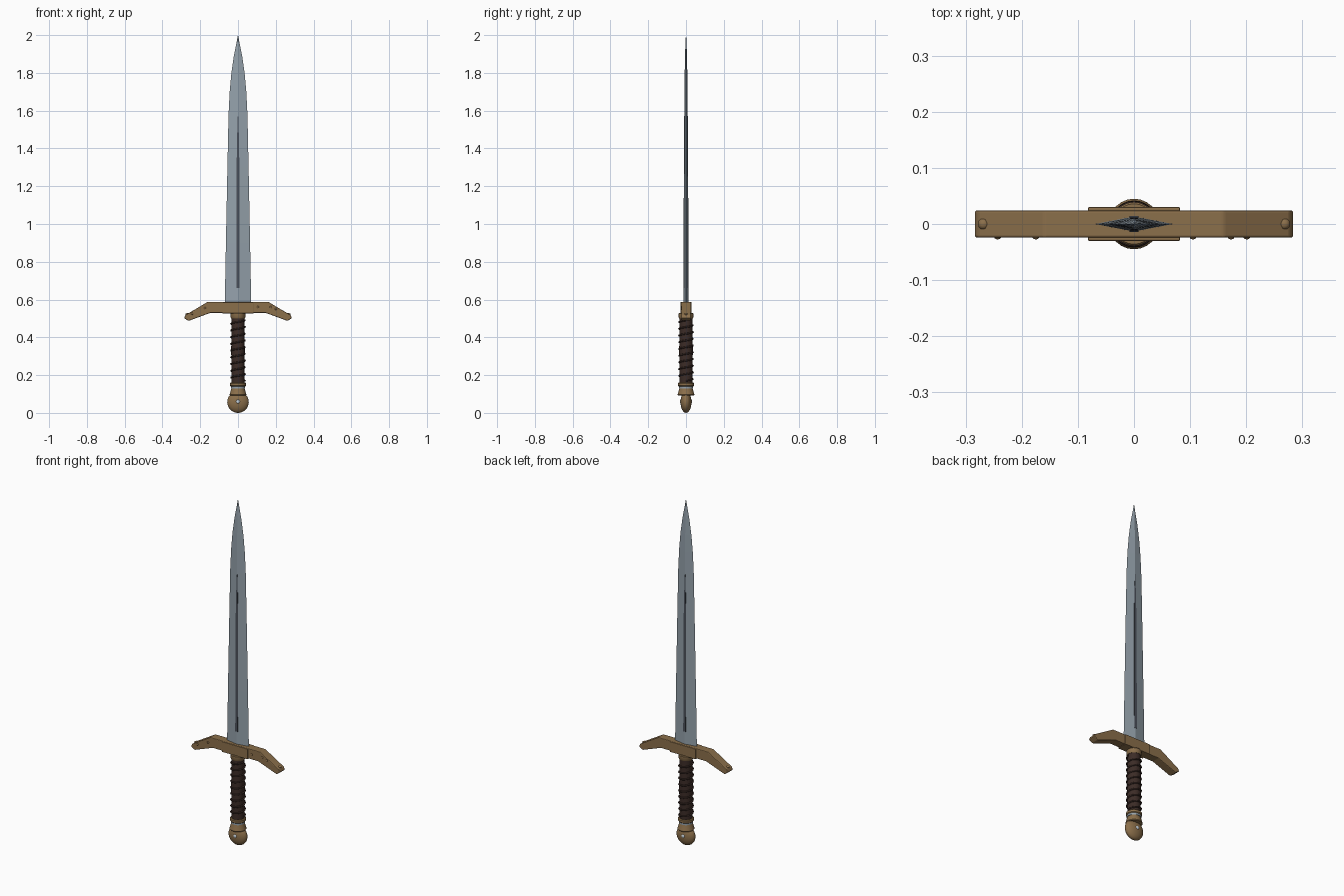
import bpy, bmesh, math
from mathutils import Matrix

if "Cube" in bpy.data.objects:
    bpy.data.objects.remove(bpy.data.objects["Cube"])


def material(name, rgb):
    m = bpy.data.materials.new(name)
    m.diffuse_color = (*rgb, 1)
    m.use_nodes = True
    m.node_tree.nodes["Principled BSDF"].inputs["Base Color"].default_value = m.diffuse_color
    return m


STEEL = material("steel", (0.30, 0.36, 0.41))
DARK = material("dark_steel", (0.07, 0.08, 0.10))
BRASS = material("bronze", (0.26, 0.16, 0.07))
LEATHER = material("leather", (0.045, 0.025, 0.02))
GEM = material("gem", (0.6, 0.68, 0.75))


def finish(name, bm, mat, smooth=False, bevel=0):
    bmesh.ops.recalc_face_normals(bm, faces=bm.faces)
    me = bpy.data.meshes.new(name)
    bm.to_mesh(me)
    bm.free()
    ob = bpy.data.objects.new(name, me)
    bpy.context.collection.objects.link(ob)
    me.materials.append(mat)
    if bevel:
        b = ob.modifiers.new("bevel", "BEVEL")
        b.width, b.segments = bevel, 2
    if smooth:
        bpy.ops.object.select_all(action="DESELECT")
        ob.select_set(True)
        bpy.context.view_layer.objects.active = ob
        bpy.ops.object.shade_smooth_by_angle(angle=math.radians(35))
    return ob


def loft(name, rings, mat, smooth=False):
    """Skin a stack of equal-length point rings and cap the ends."""
    bm = bmesh.new()
    loops = [[bm.verts.new(p) for p in r] for r in rings]
    for a, b in zip(loops, loops[1:]):
        n = len(a)
        for i in range(n):
            bm.faces.new((a[i], a[(i + 1) % n], b[(i + 1) % n], b[i]))
    bm.faces.new(loops[0])
    bm.faces.new(loops[-1])
    return finish(name, bm, mat, smooth)


def turned(name, profile, mat, n=24):
    """Round part from (radius, z) pairs."""
    return loft(name, [[(r * math.cos(math.tau * i / n), r * math.sin(math.tau * i / n), z)
                        for i in range(n)] for r, z in profile], mat, True)


def ball(name, centre, radii, mat, seg=24):
    bm = bmesh.new()
    bmesh.ops.create_uvsphere(bm, u_segments=seg, v_segments=seg // 2, radius=1)
    bm.transform(Matrix.Translation(centre) @ Matrix.Diagonal((*radii, 1)))
    return finish(name, bm, mat, True)


def prism(name, outline, depth, mat, bevel=0):
    """Extrude an (x, z) outline symmetrically along y."""
    bm = bmesh.new()
    f = bm.faces.new([bm.verts.new((x, -depth, z)) for x, z in outline])
    out = bmesh.ops.extrude_face_region(bm, geom=[f])
    verts = [v for v in out["geom"] if isinstance(v, bmesh.types.BMVert)]
    bmesh.ops.translate(bm, verts=verts, vec=(0, 2 * depth, 0))
    return finish(name, bm, mat, bevel=bevel)


# Blade: diamond section, (z, half width, half thickness)
BLADE = [(0.57, 0.070, 0.0135), (0.9, 0.064, 0.0125), (1.3, 0.056, 0.0105), (1.58, 0.050, 0.009),
         (1.70, 0.044, 0.008), (1.80, 0.035, 0.007), (1.89, 0.022, 0.005), (1.96, 0.008, 0.003),
         (2.0, 0.0006, 0.0006)]
loft("blade", [[(-w, 0, z), (0, -t, z), (w, 0, z), (0, t, z)] for z, w, t in BLADE], STEEL)

# Fuller: thin dark tapering strip showing on both faces
loft("fuller", [[(-w, -t, z), (w, -t, z), (w, t, z), (-w, t, z)] for z, w, t in
                [(0.66, 0.008, 0.0140), (1.3, 0.0075, 0.0112), (1.45, 0.005, 0.0103),
                 (1.58, 0.001, 0.0092)]], DARK)

# Crossguard with drooping arms
half = [(0.16, 0.588), (0.278, 0.518), (0.285, 0.502), (0.262, 0.487), (0.145, 0.530)]
outline = half + [(-x, z) for x, z in reversed(half)]
prism("crossguard", outline, 0.0245, BRASS, 0.004)
prism("guard_centre_block", [(-0.082, 0.527), (0.082, 0.527), (0.082, 0.586), (-0.082, 0.586)],
      0.030, BRASS, 0.002)

# Guard end studs and front rivets
for side, s in (("left", -1), ("right", 1)):
    ball(f"guard_stud_{side}", (s * 0.268, 0, 0.522), (0.010, 0.010, 0.007), BRASS, 12)
for i, (x, z) in enumerate([(-0.243, 0.525), (-0.175, 0.555), (0.105, 0.56), (0.173, 0.56), (0.201, 0.55)]):
    ball(f"guard_rivet_{i}", (x, -0.0235, z), (0.006, 0.004, 0.006), BRASS, 12)

# Grip core and collars
turned("grip", [(0.034, 0.15), (0.036, 0.33), (0.034, 0.51)], LEATHER)
turned("upper_collar", [(0.036, 0.500), (0.039, 0.505), (0.039, 0.526), (0.036, 0.530)], BRASS)
turned("lower_collar", [(0.038, 0.140), (0.042, 0.144), (0.042, 0.156), (0.038, 0.160)], BRASS)
turned("collar_band", [(0.038, 0.130), (0.038, 0.142)], STEEL)
turned("pommel_neck", [(0.043, 0.093), (0.045, 0.097), (0.040, 0.112), (0.034, 0.134)], BRASS)

# Spiral leather cord around the grip
cu = bpy.data.curves.new("grip_cord", "CURVE")
cu.dimensions, cu.bevel_depth, cu.bevel_resolution = "3D", 0.0045, 1
turns, steps = 9, 20
sp = cu.splines.new("POLY")
sp.points.add(turns * steps)
for i, p in enumerate(sp.points):
    a = math.tau * i / steps
    p.co = (0.037 * math.cos(a), 0.037 * math.sin(a), 0.17 + 0.32 * i / (turns * steps), 1)
cu.materials.append(LEATHER)
bpy.context.collection.objects.link(bpy.data.objects.new("grip_cord", cu))

# Flattened round pommel with a gem on the front and back
ball("pommel", (0, 0, 0.057), (0.057, 0.029, 0.057), BRASS, 32)
for side, s in (("front", -1), ("back", 1)):
    ball(f"pommel_gem_{side}", (0, s * 0.028, 0.06), (0.010, 0.004, 0.010), GEM, 12)
